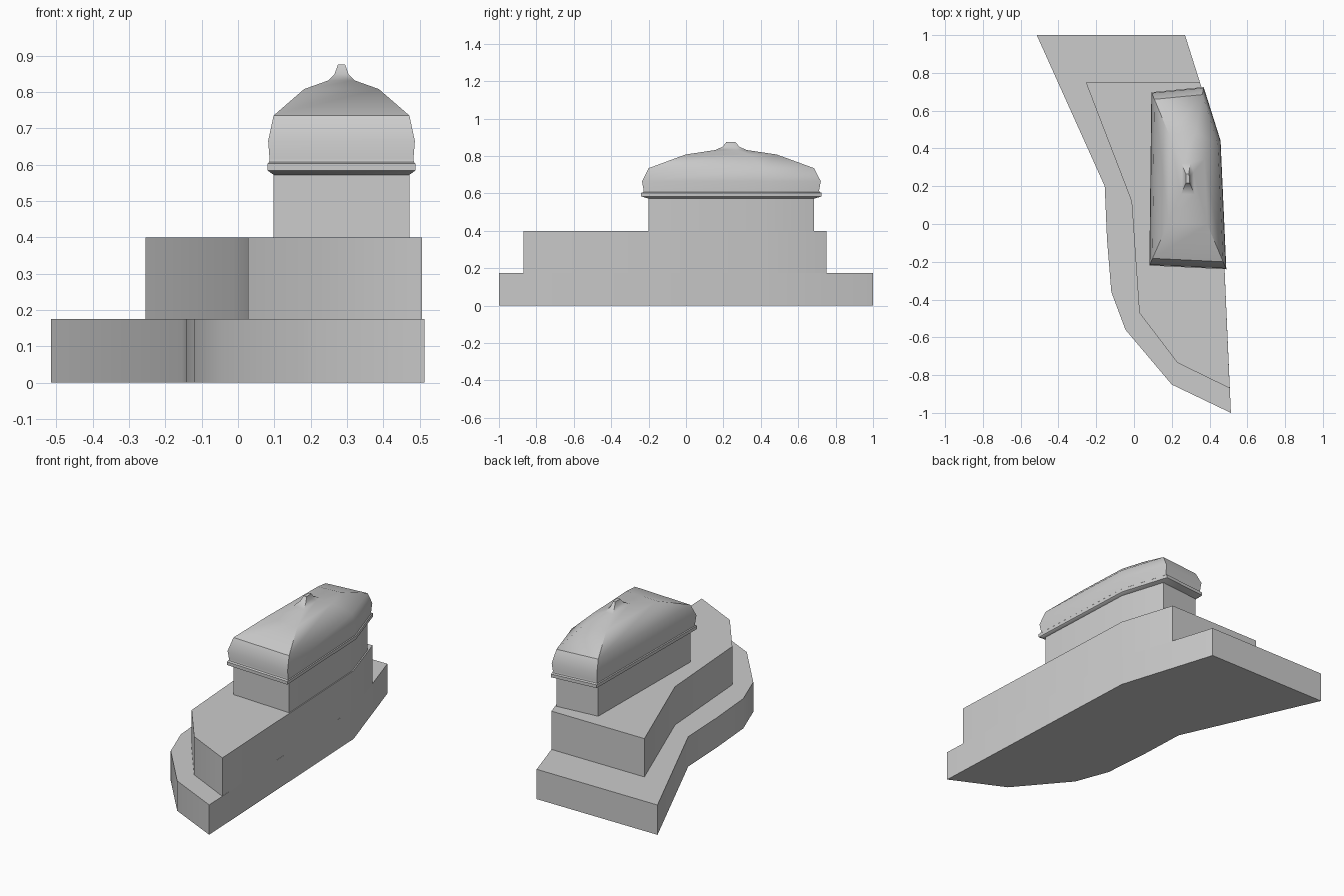
import bpy, bmesh, math

if "Cube" in bpy.data.objects:
    bpy.data.objects.remove(bpy.data.objects["Cube"])


def loft(name, outline, rings, centre=(0, 0), angle=30):
    """Stack scaled copies of an outline: rings are (scale, z), capped at both ends."""
    cx, cy = centre
    bm = bmesh.new()
    loops = [[bm.verts.new((cx + (x - cx) * s, cy + (y - cy) * s, z))
              for x, y in outline] for s, z in rings]
    n = len(outline)
    for low, high in zip(loops, loops[1:]):
        for i in range(n):
            j = (i + 1) % n
            bm.faces.new((low[i], low[j], high[j], high[i]))
    bm.faces.new(loops[0][::-1])
    bm.faces.new(loops[-1])
    bmesh.ops.recalc_face_normals(bm, faces=bm.faces)
    mesh = bpy.data.meshes.new(name)
    bm.to_mesh(mesh)
    bm.free()
    obj = bpy.data.objects.new(name, mesh)
    bpy.context.collection.objects.link(obj)
    bpy.ops.object.select_all(action='DESELECT')
    obj.select_set(True)
    bpy.context.view_layer.objects.active = obj
    bpy.ops.object.shade_smooth_by_angle(angle=math.radians(angle))
    return obj


# Footprints, counter-clockwise; the right-hand walls are flush
base = [(0.513, -1.0), (0.45, 0.43), (0.27, 1.0), (-0.515, 1.0), (-0.155, 0.2),
        (-0.143, -0.08), (-0.12, -0.36), (-0.045, -0.56), (0.2, -0.85)]
middle = [(0.507, -0.87), (0.45, 0.43), (0.349, 0.75), (-0.255, 0.75),
          (-0.013, 0.12), (0.028, -0.47), (0.23, -0.735)]
upper = [(0.472, -0.2), (0.444, 0.425), (0.362, 0.685), (0.108, 0.66), (0.098, -0.182)]

# Stepped building body
loft("lower_storey", base, [(1, 0), (1, 0.175)])
loft("middle_storey", middle, [(1, 0.175), (1, 0.4)])
loft("upper_storey", upper, [(1, 0.4), (1, 0.572)])

# Moulded cornice, dome and small finial share the upper footprint
roof_profile = [(1.0, 0.572), (1.09, 0.584), (1.09, 0.603), (1.065, 0.607),
                (1.06, 0.617), (1.08, 0.665), (1.0, 0.735), (0.55, 0.808),
                (0.19, 0.832), (0.1, 0.85), (0.055, 0.875)]
loft("domed_roof", upper, roof_profile, centre=(0.285, 0.24), angle=40)
